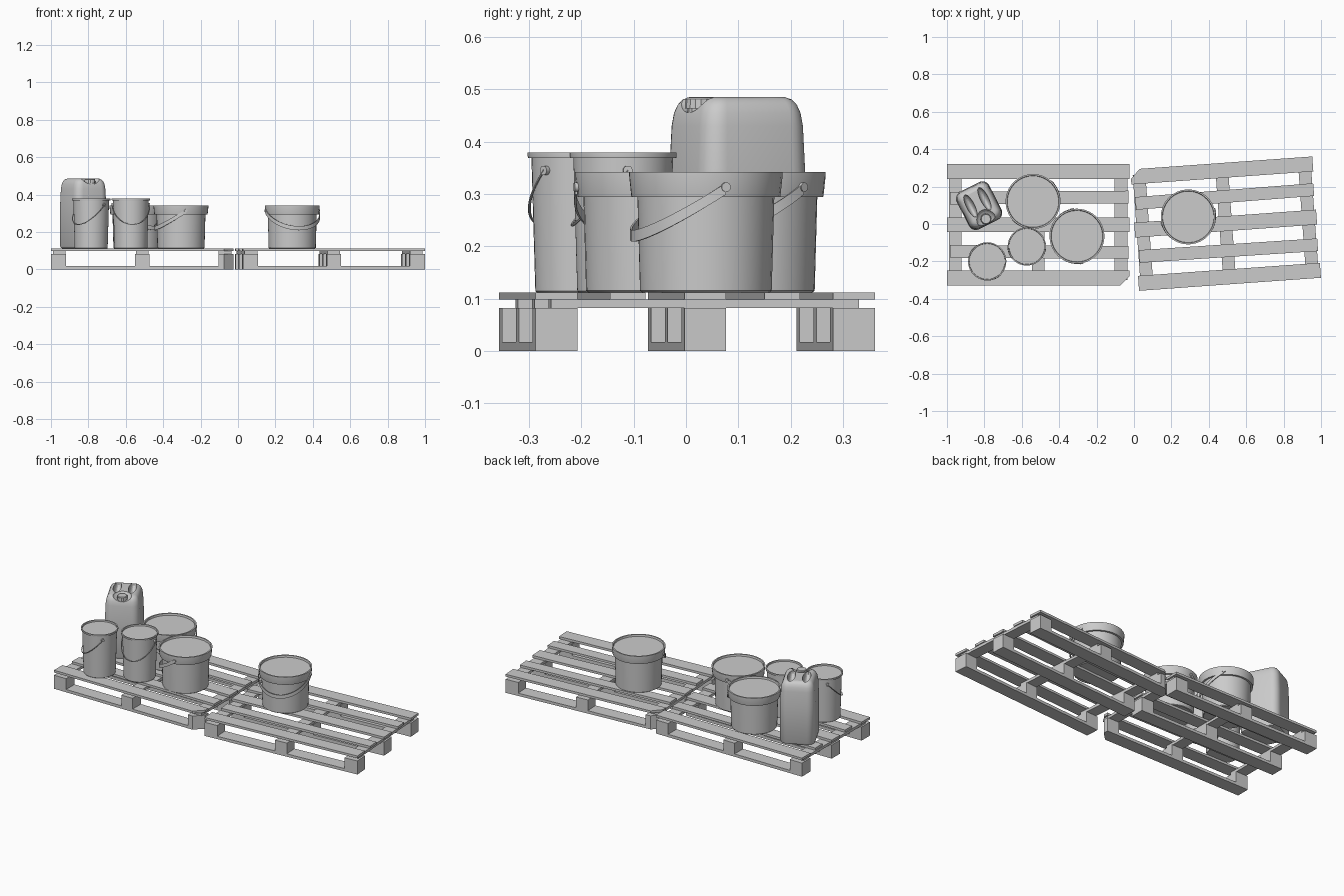
import bpy, bmesh, math
from mathutils import Matrix, Vector

if "Cube" in bpy.data.objects:
    bpy.data.objects.remove(bpy.data.objects["Cube"])

grey = bpy.data.materials.new("light grey")
grey.diffuse_color = (0.6, 0.6, 0.6, 1)
grey.use_nodes = True
grey.node_tree.nodes["Principled BSDF"].inputs["Base Color"].default_value = grey.diffuse_color


def finish(bm, name, matrix=Matrix(), smooth=None):
    """Turn a bmesh into a placed object."""
    bmesh.ops.recalc_face_normals(bm, faces=bm.faces)
    me = bpy.data.meshes.new(name)
    bm.to_mesh(me)
    bm.free()
    me.materials.append(grey)
    if smooth:
        me.shade_smooth()
        me.set_sharp_from_angle(angle=math.radians(smooth))
    ob = bpy.data.objects.new(name, me)
    ob.matrix_world = matrix
    bpy.context.collection.objects.link(ob)
    return ob


def loft(bm, rings, closed=False):
    """Skin a list of point rings; cap the ends unless closed."""
    vs = [[bm.verts.new(p) for p in r] for r in rings]
    n = len(vs[0])
    for a, b in zip(vs, vs[1:]):
        for i in range(n):
            bm.faces.new((a[i], a[(i + 1) % n], b[(i + 1) % n], b[i]))
    bm.faces.new(vs[0])
    bm.faces.new(vs[-1])


def plank(bm, cx, cy, sx, sy, z0, z1, cut=None, c=0.05, yaw=0):
    """Board or block, with one optional chamfered corner."""
    pts = []
    for u, v in ((-1, -1), (1, -1), (1, 1), (-1, 1)):
        x, y = u * sx / 2, v * sy / 2
        if cut == (u, v):
            ends = [(x - u * c, y), (x, y - v * c)]
            pts += ends if u * v < 0 and u > 0 or u * v < 0 and v > 0 else ends[::-1]
        else:
            pts.append((x, y))
    co, si = math.cos(yaw), math.sin(yaw)
    pts = [(cx + x * co - y * si, cy + x * si + y * co) for x, y in pts]
    loft(bm, [[(x, y, z) for x, y in pts] for z in (z0, z1)])


def pallet(name, x, y, angle, cut):
    m = Matrix.Translation((x, y, 0)) @ Matrix.Rotation(math.radians(angle), 4, 'Z')
    skids, blocks, cross, top = (bmesh.new() for _ in range(4))
    for v in (-1, 0, 1):
        cy = v * 0.285
        c = cut if v == cut[1] else None
        plank(skids, 0, cy, 0.975, 0.08, 0, 0.017, c)
        for u in (-1, 0, 1):
            plank(blocks, u * 0.447, cy, 0.081 if u else 0.075, 0.08, 0.017, 0.082,
                  c if u == cut[0] else None)
        plank(top, 0, cy, 0.975, 0.08, 0.098, 0.112, c)
        plank(cross, v * 0.443, 0, 0.068, 0.59, 0.082, 0.098)
    for v in (-1, 1):
        plank(top, 0.005, v * 0.145, 0.955, 0.068, 0.098, 0.112, yaw=v * 0.006)
    for bm, part in ((skids, "skids"), (blocks, "blocks"), (cross, "cross_boards"), (top, "top_boards")):
        finish(bm, f"{name}_{part}", m)


def lathe(bm, profile, n=40):
    loft(bm, [[(r * math.cos(2 * math.pi * i / n), r * math.sin(2 * math.pi * i / n), z)
               for i in range(n)] for r, z in profile])


def bail(bm, radius, z, drop, section, n=28):
    """Half-hoop handle hanging towards -y with the given (radial, vertical) section."""
    rings = []
    for i in range(n + 1):
        t = math.pi * i / n
        c, s = math.cos(t), math.sin(t)
        rings.append([((radius + a) * c, -(radius + a) * s * 0.97, z - drop * s + b) for a, b in section])
    loft(bm, rings)


def ears(bm, radius, z, size):
    """Round pivot knobs at both handle ends."""
    for s in (-1, 1):
        mat = Matrix.Translation((s * radius, 0, z)) @ Matrix.Rotation(math.pi / 2, 4, 'Y')
        bmesh.ops.create_cone(bm, cap_ends=True, segments=14, radius1=size, radius2=size,
                              depth=0.012, matrix=mat)


STRAP = [(-0.002, -0.011), (0.002, -0.011), (0.002, 0.011), (-0.002, 0.011)]
WIRE = [(0.0028 * math.cos(k * math.pi / 3), 0.0028 * math.sin(k * math.pi / 3)) for k in range(6)]
GRIP = [(2.2 * a, 2.2 * b) for a, b in WIRE]


def bucket(name, x, y, heading, big):
    # heading: direction the handle hangs towards, in degrees
    m = Matrix.Translation((x, y, 0)) @ Matrix.Rotation(math.radians(heading + 90), 4, 'Z')
    bm = bmesh.new()
    if big:
        lathe(bm, [(0.122, 0.112), (0.126, 0.115), (0.131, 0.294), (0.142, 0.294), (0.143, 0.298),
                   (0.147, 0.336), (0.147, 0.342), (0.139, 0.342), (0.137, 0.331)])
    else:
        lathe(bm, [(0.086, 0.112), (0.088, 0.114), (0.0955, 0.369), (0.102, 0.369), (0.1025, 0.372),
                   (0.1025, 0.379), (0.096, 0.379), (0.095, 0.37)])
    finish(bm, name + "_body", m, 35)
    bm = bmesh.new()
    if big:
        bail(bm, 0.147, 0.31, 0.09, STRAP)
        ears(bm, 0.145, 0.313, 0.009)
    else:
        bail(bm, 0.101, 0.345, 0.105, WIRE)
        ears(bm, 0.097, 0.345, 0.009)
    finish(bm, name + "_handle", m, 40)


pallet("left_pallet", -0.512, -0.004, 0, (1, -1))
pallet("right_pallet", 0.49, 0.002, 4.1, (-1, 1))

bucket("back_bucket", -0.54, 0.12, -45, True)
bucket("middle_bucket", -0.305, -0.065, 190, True)
bucket("right_bucket", 0.29, 0.038, -75, True)
bucket("small_left_bucket", -0.785, -0.2, 225, False)
bucket("small_right_bucket", -0.573, -0.12, -85, False)


# Jerrycan: rounded, tapering shell
def rounded_rect(w, d, r, z, k=6):
    pts = []
    for q, (u, v) in enumerate(((1, 1), (-1, 1), (-1, -1), (1, -1))):
        for i in range(k + 1):
            a = math.pi / 2 * (q + i / k)
            pts.append((u * (w / 2 - r) + r * math.cos(a), v * (d / 2 - r) + r * math.sin(a), z))
    return pts


can_m = Matrix.Translation((-0.828, 0.098, 0)) @ Matrix.Rotation(math.radians(27), 4, 'Z')
bm = bmesh.new()
W, D = 0.195, 0.225
loft(bm, [rounded_rect(W - 2 * i, D - 2 * i, 0.042 - i * 0.6, z) for i, z in (
    (0.012, 0.112), (0.004, 0.115), (0, 0.124), (0, 0.34), (0.004, 0.43), (0.008, 0.455),
    (0.014, 0.47), (0.022, 0.48), (0.034, 0.485))])
can = finish(bm, "jerrycan_body", can_m, 40)

# Hollow around the cap, and a pocket on each side of the grip
bm = bmesh.new()
for x, y, z, rx, ry, rz in ((0, -0.095, 0.497, 0.056, 0.07, 0.042),
                            (-0.042, 0.02, 0.49, 0.022, 0.068, 0.045),
                            (0.042, 0.02, 0.49, 0.022, 0.068, 0.045)):
    mat = Matrix.Translation((x, y, z)) @ Matrix.Diagonal((rx, ry, rz, 1))
    bmesh.ops.create_uvsphere(bm, u_segments=24, v_segments=14, radius=1, matrix=mat)
cutter = finish(bm, "jerrycan_cutter", can_m)
cutter.hide_render = True
cutter.hide_viewport = True
mod = can.modifiers.new("hollows", 'BOOLEAN')
mod.operation = 'DIFFERENCE'
mod.solver = 'EXACT'
mod.use_self = True
mod.object = cutter

# Screw cap with ribs
bm = bmesh.new()
n = 32
loft(bm, [[(r * (1 - 0.05 * (i % 2)) * math.cos(2 * math.pi * i / n),
            -0.08 + r * (1 - 0.05 * (i % 2)) * math.sin(2 * math.pi * i / n), z) for i in range(n)]
          for r, z in ((0.024, 0.445), (0.024, 0.463), (0.029, 0.463), (0.028, 0.481), (0.025, 0.484))])
finish(bm, "jerrycan_cap", can_m, 30)
